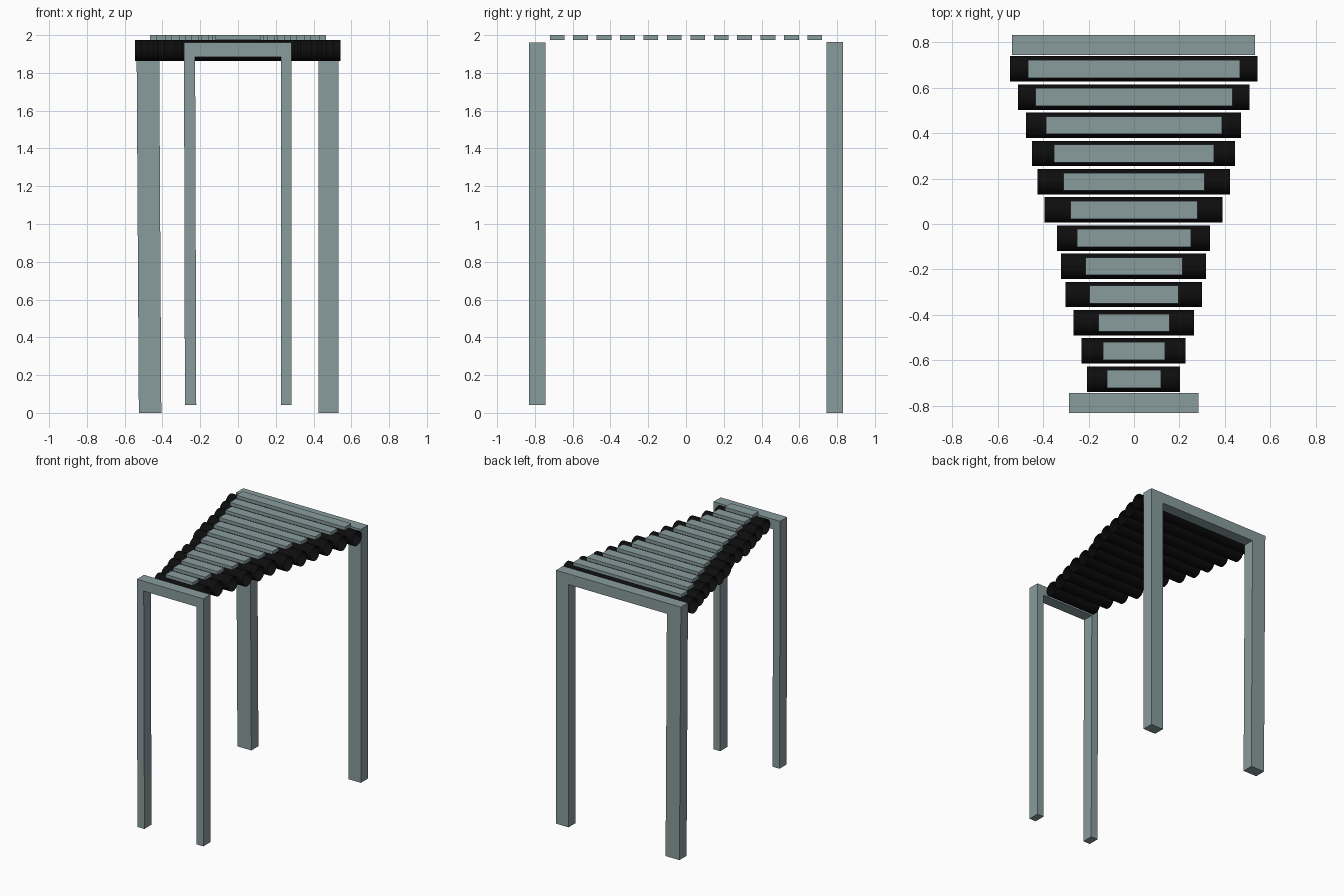
import bpy
import bmesh
import math
from mathutils import Matrix, Vector

cube = bpy.data.objects.get("Cube")
if cube:
    bpy.data.objects.remove(cube, do_unlink=True)


def make_material(name, color):
    mat = bpy.data.materials.new(name)
    mat.use_nodes = True
    mat.diffuse_color = color
    mat.node_tree.nodes["Principled BSDF"].inputs["Base Color"].default_value = color
    return mat


grey = make_material("blue grey metal", (0.25, 0.33, 0.335, 1))
black = make_material("black tube", (0.004, 0.004, 0.004, 1))


def add_object(name, bm, mat):
    mesh = bpy.data.meshes.new(name)
    bmesh.ops.recalc_face_normals(bm, faces=bm.faces)
    bm.to_mesh(mesh)
    bm.free()
    mesh.materials.append(mat)
    obj = bpy.data.objects.new(name, mesh)
    bpy.context.collection.objects.link(obj)
    return obj


def add_frame(name, outline, y_start, depth):
    """Extrude an upside-down U outline along y."""
    bm = bmesh.new()
    face = bm.faces.new([bm.verts.new((x, y_start, z)) for x, z in outline])
    result = bmesh.ops.extrude_face_region(bm, geom=[face])
    moved = [v for v in result["geom"] if isinstance(v, bmesh.types.BMVert)]
    bmesh.ops.translate(bm, verts=moved, vec=Vector((0, depth, 0)))
    return add_object(name, bm, grey)


def add_bar(name, half_length, y):
    bm = bmesh.new()
    size = Matrix.Diagonal((2 * half_length, 0.078, 0.025, 1))
    bmesh.ops.create_cube(bm, size=1, matrix=Matrix.Translation((0, y, 1.9875)) @ size)
    return add_object(name, bm, grey)


def add_tube(name, half_length, y):
    """Open-ended resonator tube lying along x."""
    bm = bmesh.new()
    place = Matrix.Translation((-0.002, y, 1.918)) @ Matrix.Rotation(math.pi / 2, 4, "Y")
    bmesh.ops.create_cone(bm, cap_ends=False, segments=32, radius1=0.056,
                          radius2=0.056, depth=2 * half_length, matrix=place)
    for face in bm.faces:
        face.smooth = True
    return add_object(name, bm, black)


# End frames: legs and crossbeam in one outline
add_frame("front_frame", [(-0.281, 0.042), (-0.286, 1.96), (0.284, 1.96), (0.284, 0.042),
                          (0.227, 0.042), (0.227, 1.883), (-0.227, 1.883), (-0.221, 0.042)],
          -0.83, 0.087)
add_frame("back_frame", [(-0.525, 0), (-0.537, 1.963), (0.533, 1.963), (0.533, 0),
                         (0.425, 0), (0.425, 1.88), (-0.417, 1.88), (-0.406, 0)],
          0.743, 0.087)

# Rows of bars over tubes, from the back to the front
tube_halves = [0.544, 0.509, 0.472, 0.446, 0.423, 0.391,
               0.336, 0.318, 0.3, 0.265, 0.228, 0.204]
bar_halves = [0.465, 0.434, 0.386, 0.351, 0.311, 0.28,
              0.25, 0.213, 0.195, 0.157, 0.137, 0.118]
for i, (tube_half, bar_half) in enumerate(zip(tube_halves, bar_halves)):
    y = 0.682 - i * 0.124
    add_tube(f"tube_{i + 1}", tube_half, y)
    add_bar(f"bar_{i + 1}", bar_half, y)
